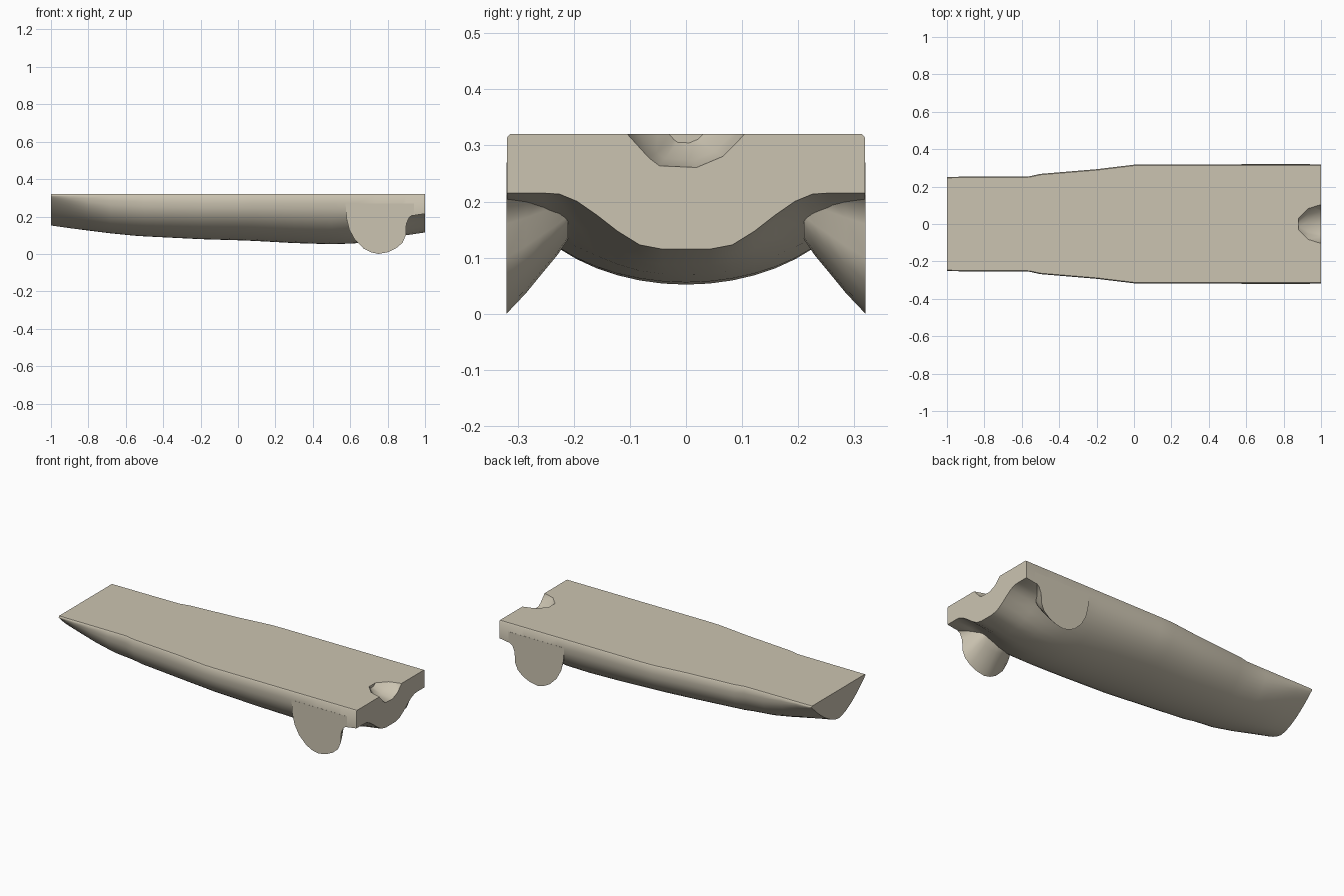
import bpy, bmesh, math

if "Cube" in bpy.data.objects:
    bpy.data.objects.remove(bpy.data.objects["Cube"])

TOP = 0.32
mat = bpy.data.materials.new("warm_beige")
mat.diffuse_color = (0.60, 0.55, 0.44, 1)
mat.use_nodes = True
mat.node_tree.nodes["Principled BSDF"].inputs["Base Color"].default_value = mat.diffuse_color


def loft(name, rings):
    """Skin a list of equal closed rings and cap both ends."""
    bm = bmesh.new()
    vs = [[bm.verts.new(p) for p in r] for r in rings]
    n = len(rings[0])
    for a, b in zip(vs, vs[1:]):
        for i in range(n):
            j = (i + 1) % n
            bm.faces.new((a[i], a[j], b[j], b[i]))
    bm.faces.new(vs[0])
    bm.faces.new(vs[-1])
    bmesh.ops.recalc_face_normals(bm, faces=bm.faces)
    me = bpy.data.meshes.new(name)
    bm.to_mesh(me)
    bm.free()
    ob = bpy.data.objects.new(name, me)
    bpy.context.collection.objects.link(ob)
    me.materials.append(mat)
    return ob


def smooth(ob, deg):
    bpy.ops.object.select_all(action='DESELECT')
    ob.select_set(True)
    bpy.context.view_layer.objects.active = ob
    bpy.ops.object.shade_smooth_by_angle(angle=math.radians(deg))


def section(x, w, bottom, side, tail, nose):
    """Hull rib: flat top, short wall, elliptic belly; blends to arched tail or V nose."""
    pts = [(x, w - 0.005, TOP), (x, w, TOP - 0.006)]
    steps = 24
    for i in range(steps + 1):
        t = math.pi * i / steps
        y = w * math.cos(t)
        z = side - (side - bottom) * math.sin(t)
        s = min(max((abs(y) - 0.05) / 0.19, 0), 1)
        z_tail = bottom + 0.1 * s * s * (3 - 2 * s)
        z_nose = bottom + (TOP - 0.008 - bottom) * abs(y / w) ** 1.6
        z = z * (1 - tail) + z_tail * tail
        pts.append((x, y, z * (1 - nose) + z_nose * nose))
    pts += [(x, -w, TOP - 0.006), (x, -w + 0.005, TOP)]
    return pts


# Hull: x, half width, belly height, wall foot height, tail blend, nose blend
stations = [
    (-1.0, 0.252, 0.152, 0.305, 0, 1), (-0.9, 0.253, 0.138, 0.30, 0, 0.55),
    (-0.8, 0.253, 0.125, 0.295, 0, 0.2), (-0.68, 0.254, 0.110, 0.285, 0, 0),
    (-0.56, 0.255, 0.098, 0.28, 0, 0), (-0.5, 0.268, 0.094, 0.275, 0, 0),
    (-0.2, 0.293, 0.079, 0.27, 0, 0), (0.0, 0.317, 0.073, 0.27, 0, 0),
    (0.08, 0.319, 0.070, 0.27, 0, 0), (0.3, 0.319, 0.058, 0.27, 0, 0),
    (0.5, 0.319, 0.052, 0.27, 0, 0), (0.62, 0.319, 0.056, 0.265, 0, 0),
    (0.74, 0.319, 0.070, 0.25, 0.25, 0), (0.84, 0.319, 0.088, 0.23, 0.75, 0),
    (0.9, 0.319, 0.100, 0.21, 1, 0), (1.0, 0.319, 0.115, 0.21, 1, 0)]
hull = loft("hull", [section(*s) for s in stations])

# Scooped notch in the top of the tail end
notch = [(-0.11, 0.33), (-0.11, 0.319), (-0.07, 0.275), (-0.05, 0.26),
         (0.02, 0.257), (0.07, 0.278), (0.11, 0.319), (0.11, 0.33)]
rings = []
for x, f in ((0.88, 0.3), (0.93, 0.75), (1.02, 1.0)):
    rings.append([(x, y * f, 0.325 + (z - 0.325) * f) for y, z in notch])
cutter = loft("notch_cutter", rings)
mod = hull.modifiers.new("notch", 'BOOLEAN')
mod.operation = 'DIFFERENCE'
mod.solver = 'EXACT'
mod.object = cutter
bpy.context.view_layer.objects.active = hull
hull.select_set(True)
bpy.ops.object.modifier_apply(modifier=mod.name)
bpy.data.objects.remove(cutter)
smooth(hull, 45)

# Side lobes: rounded outline on the hull wall, tapering inward to the belly
outline = [(0.575, 0.27), (0.58, 0.19), (0.595, 0.13), (0.625, 0.075),
           (0.67, 0.03), (0.71, 0.009), (0.75, 0.0), (0.80, 0.009),
           (0.845, 0.03), (0.88, 0.06), (0.897, 0.10), (0.90, 0.16),
           (0.915, 0.195), (0.94, 0.212), (0.94, 0.27)]
levels = [(0.32, 1.0), (0.285, 0.84), (0.255, 0.68), (0.23, 0.55), (0.21, 0.42)]
for sgn, label in ((-1, "front"), (1, "back")):
    rings = []
    for y, f in levels:
        rings.append([(0.745 + (x - 0.745) * (0.4 + 0.6 * f), sgn * y,
                       0.23 + (z - 0.23) * f) for x, z in outline])
    smooth(loft(label + "_side_lobe", rings), 45)
